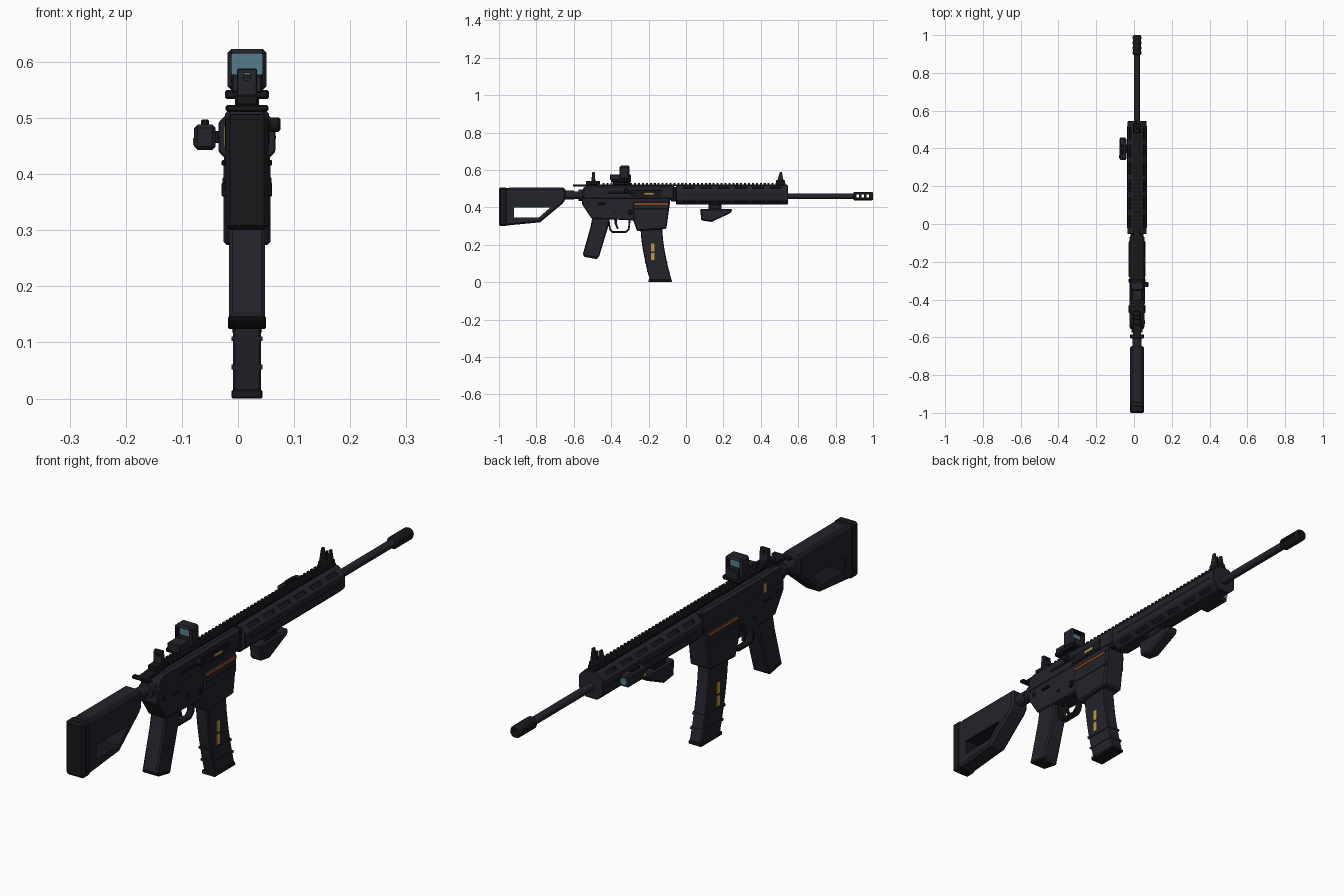
import bpy, bmesh, math
from mathutils import Vector, Matrix

old = bpy.data.objects.get("Cube")
if old:
    bpy.data.objects.remove(old, do_unlink=True)

CX = 0.016  # lengthwise centre plane


def material(name, rgb):
    m = bpy.data.materials.new(name)
    m.use_nodes = True
    m.diffuse_color = (*rgb, 1)
    b = m.node_tree.nodes["Principled BSDF"]
    b.inputs["Base Color"].default_value = (*rgb, 1)
    b.inputs["Roughness"].default_value = 0.6
    return m


DARK = material("dark gunmetal", (0.017, 0.017, 0.025))
BLACK = material("matte black", (0.009, 0.009, 0.012))
GOLD = material("gold", (0.5, 0.33, 0.06))
ORANGE = material("orange", (0.6, 0.12, 0.02))
GLASS = material("blue glass", (0.09, 0.2, 0.26))


def finish(name, bm, mat, bevel=0, smooth=False):
    bmesh.ops.recalc_face_normals(bm, faces=bm.faces)
    if bevel:
        sharp = [e for e in bm.edges if e.calc_face_angle(0) > 0.6]
        bmesh.ops.bevel(bm, geom=sharp, offset=bevel, segments=1, affect='EDGES', clamp_overlap=True)
    me = bpy.data.meshes.new(name)
    bm.to_mesh(me)
    bm.free()
    me.materials.append(mat)
    ob = bpy.data.objects.new(name, me)
    bpy.context.collection.objects.link(ob)
    if smooth:
        bpy.ops.object.select_all(action='DESELECT')
        ob.select_set(True)
        bpy.context.view_layer.objects.active = ob
        bpy.ops.object.shade_smooth_by_angle(angle=math.radians(35))
    return ob


def side_shape(name, pts, half, mat=DARK, bevel=0.004, x=CX):
    """Profile in (y, z), thickened evenly about x."""
    bm = bmesh.new()
    f = bm.faces.new([bm.verts.new((x - half, y, z)) for y, z in pts])
    g = bmesh.ops.extrude_face_region(bm, geom=[f])["geom"]
    bmesh.ops.translate(bm, vec=(2 * half, 0, 0), verts=[v for v in g if isinstance(v, bmesh.types.BMVert)])
    return finish(name, bm, mat, bevel)


def box(name, y0, y1, z0, z1, half, mat=DARK, bevel=0.003, x=CX):
    return side_shape(name, [(y0, z0), (y1, z0), (y1, z1), (y0, z1)], half, mat, bevel, x)


def lathe(name, profile, z, mat=DARK, x=CX, axis='Y', at=0, n=20):
    """Revolve (position, radius) pairs round a line along y or x."""
    bm = bmesh.new()
    rings = []
    for p, r in profile:
        ring = []
        for i in range(n):
            a = math.tau * i / n
            u, w = r * math.cos(a), z + r * math.sin(a)
            ring.append(bm.verts.new((x + u, p, w) if axis == 'Y' else (p, at + u, w)))
        rings.append(ring)
    for a, b in zip(rings, rings[1:]):
        for i in range(n):
            bm.faces.new((a[i], a[(i + 1) % n], b[(i + 1) % n], b[i]))
    bm.faces.new(rings[0])
    bm.faces.new(rings[-1])
    return finish(name, bm, mat, smooth=True)


def cut(ob, cutter):
    m = ob.modifiers.new("cut", 'BOOLEAN')
    m.object, m.operation, m.solver = cutter, 'DIFFERENCE', 'EXACT'
    m.material_mode = 'TRANSFER'
    cutter.hide_render = True
    bpy.context.view_layer.objects.active = ob
    bpy.ops.object.modifier_apply(modifier=m.name)
    bpy.data.objects.remove(cutter, do_unlink=True)


# Stock with opening, butt pad and buffer tube
stock = side_shape("stock", [(-0.99, 0.3), (-0.78, 0.32), (-0.66, 0.42), (-0.645, 0.44),
                             (-0.645, 0.503), (-0.99, 0.503)], 0.036, bevel=0.008)
cut(stock, side_shape("stock_cutter", [(-0.92, 0.345), (-0.785, 0.347), (-0.725, 0.4), (-0.92, 0.4)],
                      0.1, BLACK, 0))
box("butt_pad", -1, -0.955, 0.3, 0.506, 0.038, BLACK, 0.008)
box("cheek_rest", -0.95, -0.65, 0.475, 0.507, 0.031, DARK, 0.006)
lathe("buffer_tube", [(-0.66, 0.024), (-0.6, 0.024), (-0.6, 0.019), (-0.575, 0.019),
                      (-0.575, 0.03), (-0.53, 0.03)], 0.465)

# Receiver and magazine well
side_shape("lower_receiver", [(-0.555, 0.46), (-0.555, 0.415), (-0.505, 0.34), (-0.27, 0.33),
                              (-0.1, 0.35), (-0.08, 0.46)], 0.037)
side_shape("upper_receiver", [(-0.555, 0.44), (-0.06, 0.44), (-0.06, 0.518), (-0.53, 0.518),
                              (-0.555, 0.5)], 0.039, bevel=0.01)
side_shape("magazine_well", [(-0.285, 0.43), (-0.282, 0.33), (-0.262, 0.273), (-0.105, 0.285),
                             (-0.085, 0.43)], 0.042, bevel=0.006)
box("magazine_well_band", -0.28, -0.094, 0.365, 0.395, 0.044)
box("barrel_nut", -0.08, -0.04, 0.43, 0.51, 0.035, BLACK)
box("charging_handle", -0.605, -0.49, 0.511, 0.523, 0.022, BLACK)
box("charging_handle_wings", -0.605, -0.585, 0.511, 0.523, 0.038, BLACK)

# Side controls and coloured accents
for s, tag in ((1, "left"), (-1, "right")):
    face = CX + s * 0.042
    box("accent_line_" + tag, -0.275, -0.1, 0.416, 0.423, 0.003, ORANGE, 0, face)
    box("selector_" + tag, -0.47, -0.43, 0.415, 0.425, 0.006, BLACK, 0.002, face - s * 0.003)
    lathe("takedown_pin_" + tag, [(CX, 0.009), (CX + s * 0.041, 0.009)], 0.425, BLACK, axis='X', at=-0.52, n=12)
    lathe("trigger_pin_" + tag, [(CX, 0.007), (CX + s * 0.04, 0.007)], 0.38, BLACK, axis='X', at=-0.38, n=12)
    box("magazine_release_" + tag, -0.31, -0.29, 0.36, 0.385, 0.006, BLACK, 0.002, face - s * 0.003)
box("gold_mark_left", -0.222, -0.175, 0.468, 0.477, 0.003, GOLD, 0, CX + 0.038)
box("gold_mark_right", -0.445, -0.43, 0.45, 0.485, 0.003, GOLD, 0, CX - 0.038)
box("ejection_port", -0.3, -0.13, 0.455, 0.492, 0.002, BLACK, 0.001, CX + 0.0385)
box("bolt_slot", -0.42, -0.28, 0.475, 0.488, 0.003, BLACK, 0.001, CX + 0.039)
lathe("bolt_handle", [(0.04, 0.007), (0.058, 0.007), (0.058, 0.013), (0.072, 0.013), (0.076, 0.009)],
      0.488, BLACK, axis='X', at=-0.32, n=16)

# Grip, trigger and guard
side_shape("grip", [(-0.5, 0.35), (-0.512, 0.29), (-0.552, 0.148), (-0.545, 0.138), (-0.478, 0.124),
                    (-0.465, 0.135), (-0.415, 0.3), (-0.405, 0.35)], 0.032, bevel=0.009)
side_shape("grip_cap", [(-0.551, 0.148), (-0.545, 0.136), (-0.478, 0.123), (-0.468, 0.134)], 0.034, BLACK, 0.003)
side_shape("trigger", [(-0.385, 0.34), (-0.37, 0.34), (-0.368, 0.31), (-0.36, 0.285), (-0.368, 0.283),
                       (-0.381, 0.31)], 0.006, BLACK, 0.001)
guard = [(-0.42, 0.335), (-0.41, 0.28), (-0.395, 0.264), (-0.32, 0.264), (-0.302, 0.28), (-0.296, 0.335)]
inner = [(-0.306, 0.335), (-0.31, 0.285), (-0.324, 0.273), (-0.39, 0.273), (-0.402, 0.285), (-0.41, 0.335)]
side_shape("trigger_guard", guard + inner, 0.013, BLACK, 0.001)


# Curved magazine
def mag_section(name, t0, t1, half, grow=0, mat=DARK, bevel=0.004):
    ts = [t0 + (t1 - t0) * i / 8 for i in range(9)]
    back = [(-0.243 + 0.05 * t ** 1.6 - grow, 0.29 - 0.28 * t) for t in ts]
    front = [(y + 0.116 + 2 * grow, z) for y, z in reversed(back)]
    side_shape(name, back + front, half, mat, bevel)


mag_section("magazine", 0, 1, 0.025)
for i, t in enumerate((0.64, 0.82)):
    mag_section(f"magazine_rib_{i}", t, t + 0.03, 0.0275, 0.002, DARK, 0)
side_shape("magazine_base", [(-0.2, 0), (-0.074, 0), (-0.078, 0.014), (-0.2, 0.016)], 0.028, BLACK, 0.003)
for s in (1, -1):
    for i, (z0, z1) in enumerate(((0.165, 0.207), (0.118, 0.156))):
        box(f"magazine_window_{i}_{s}", -0.187, -0.168, z0, z1, 0.002, GOLD, 0, CX + s * 0.025)

# Eight-sided handguard with slots in the sloping faces
half_shape = [(0.025, 0.415), (0.051, 0.44), (0.051, 0.492), (0.025, 0.518)]
bm = bmesh.new()
ring = half_shape + [(-u, z) for u, z in reversed(half_shape)]
f = bm.faces.new([bm.verts.new((CX + u, -0.053, z)) for u, z in ring])
g = bmesh.ops.extrude_face_region(bm, geom=[f])["geom"]
bmesh.ops.translate(bm, vec=(0, 0.598, 0), verts=[v for v in g if isinstance(v, bmesh.types.BMVert)])
handguard = finish("handguard", bm, DARK, 0.003)
bm = bmesh.new()
for s in (1, -1):
    for z, tilt in ((0.505, -1), (0.4275, 1)):
        for i in range(6):
            place = Matrix.Translation((CX + s * 0.038, 0.015 + i * 0.093, z))
            turn = Matrix.Rotation(s * tilt * math.radians(-45), 4, 'Y')
            bmesh.ops.create_cube(bm, size=1, matrix=place @ turn @ Matrix.Diagonal((0.014, 0.062, 0.014, 1)))
cut(handguard, finish("slot_cutter", bm, BLACK))
for s in (1, -1):
    box(f"handguard_groove_{s}", -0.02, 0.52, 0.463, 0.468, 0.001, BLACK, 0, CX + s * 0.051)

# Toothed top rail
box("top_rail", -0.5, 0.54, 0.514, 0.523, 0.016, BLACK, 0.001)
bm = bmesh.new()
for i in range(47):
    bmesh.ops.create_cube(bm, size=1, matrix=Matrix.Translation((CX, -0.44 + i * 0.021, 0.526))
                          @ Matrix.Diagonal((0.042, 0.011, 0.009, 1)))
finish("rail_teeth", bm, BLACK)

# Barrel and ported muzzle
lathe("barrel", [(0.5, 0.015), (0.91, 0.015)], 0.46)
muzzle = lathe("muzzle", [(0.895, 0.018), (0.9, 0.023), (0.992, 0.023), (1, 0.019), (1, 0.011),
                          (0.96, 0.011)], 0.46, BLACK)
bm = bmesh.new()
for i in range(3):
    bmesh.ops.create_cube(bm, size=1, matrix=Matrix.Translation((CX, 0.918 + i * 0.027, 0.46))
                          @ Matrix.Diagonal((0.2, 0.015, 0.017, 1)))
cut(muzzle, finish("port_cutter", bm, BLACK))

# Lower hand stop
box("hand_stop_mount", 0.12, 0.19, 0.385, 0.42, 0.018, BLACK)
side_shape("hand_stop", [(0.075, 0.392), (0.082, 0.33), (0.135, 0.322), (0.24, 0.37), (0.248, 0.392)],
           0.024, bevel=0.006)

# Side light pod
box("light_pod", 0.34, 0.455, 0.443, 0.488, 0.019, DARK, 0.006, -0.059)
box("light_button", 0.37, 0.42, 0.486, 0.497, 0.007, BLACK, 0.002, -0.059)
box("light_bracket", 0.375, 0.42, 0.455, 0.477, 0.012, BLACK, 0.002, -0.036)
box("light_gold_mark", 0.35, 0.365, 0.452, 0.464, 0.002, GOLD, 0, -0.078)
lathe("light_lens", [(0.45, 0.014), (0.459, 0.014)], 0.465, GLASS, x=-0.059, n=16)

# Reflex sight
box("sight_clamp", -0.4, -0.295, 0.534, 0.55, 0.039, BLACK)
box("sight_foot", -0.39, -0.3, 0.52, 0.54, 0.02, BLACK)
box("sight_base", -0.407, -0.295, 0.545, 0.576, 0.027)
hood = box("sight_hood", -0.355, -0.302, 0.55, 0.623, 0.035, DARK, 0.007)
cut(hood, box("hood_cutter", -0.4, -0.2, 0.577, 0.615, 0.028, BLACK, 0.003))
box("sight_glass", -0.331, -0.327, 0.575, 0.617, 0.029, GLASS, 0)

# Iron sights
box("rear_sight_foot", -0.535, -0.46, 0.522, 0.542, 0.02, BLACK)
rear = side_shape("rear_sight", [(-0.506, 0.535), (-0.484, 0.535), (-0.488, 0.588), (-0.502, 0.588)],
                  0.018, DARK, 0.002)
cut(rear, box("peep_cutter", -0.6, -0.4, 0.567, 0.58, 0.006, BLACK, 0.002))
box("front_sight_foot", 0.482, 0.53, 0.522, 0.545, 0.021, BLACK)
for s in (1, -1):
    side_shape(f"front_sight_wing_{s}", [(0.488, 0.54), (0.522, 0.54), (0.513, 0.588), (0.501, 0.588)],
               0.004, DARK, 0.001, CX + s * 0.016)
lathe("front_sight_post", [(0.501, 0.006), (0.511, 0.006)], 0.552, BLACK, n=8)
box("front_sight_pin", 0.503, 0.509, 0.54, 0.58, 0.003, BLACK, 0)
